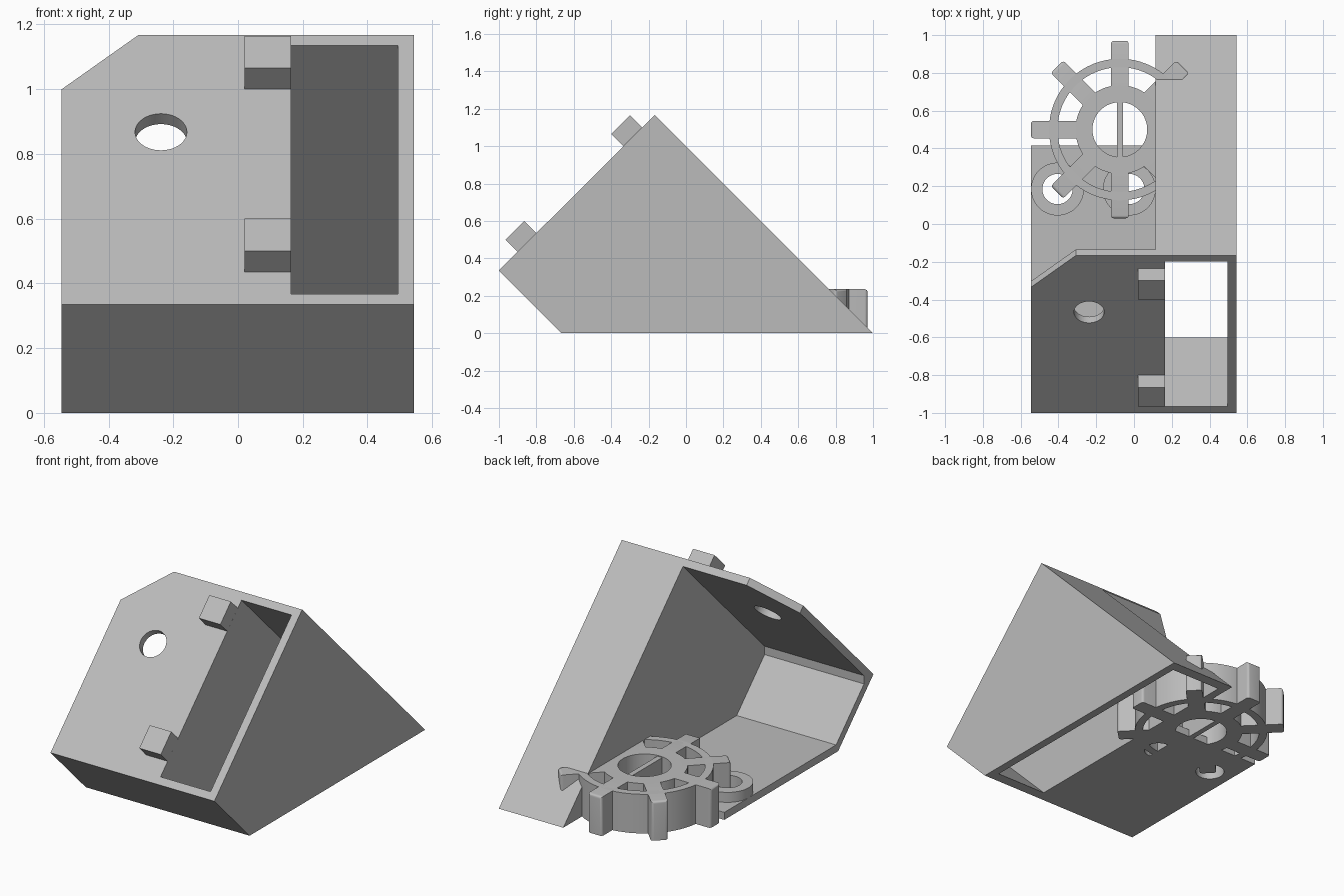
import bpy, bmesh, math
from mathutils import Vector, Matrix

if "Cube" in bpy.data.objects:
    bpy.data.objects.remove(bpy.data.objects["Cube"])

grey = bpy.data.materials.new("plain grey")
grey.diffuse_color = (0.5, 0.5, 0.5, 1)
grey.use_nodes = True
grey.node_tree.nodes["Principled BSDF"].inputs["Base Color"].default_value = grey.diffuse_color


def make(name, bm, smooth=False):
    bmesh.ops.recalc_face_normals(bm, faces=bm.faces[:])
    me = bpy.data.meshes.new(name)
    bm.to_mesh(me)
    bm.free()
    me.materials.append(grey)
    ob = bpy.data.objects.new(name, me)
    bpy.context.collection.objects.link(ob)
    if smooth:
        bpy.ops.object.select_all(action='DESELECT')
        ob.select_set(True)
        bpy.context.view_layer.objects.active = ob
        bpy.ops.object.shade_smooth_by_angle(angle=math.radians(30))
    return ob


def prism(x0, x1, profile):
    """Extrude a (y, z) profile from x0 to x1."""
    bm = bmesh.new()
    face = bm.faces.new([bm.verts.new((x0, y, z)) for y, z in profile])
    ext = bmesh.ops.extrude_face_region(bm, geom=[face])["geom"]
    bmesh.ops.translate(bm, vec=(x1 - x0, 0, 0),
                        verts=[v for v in ext if isinstance(v, bmesh.types.BMVert)])
    return bm


def tube(name, x, y, r0, r1, z0, z1, n=64):
    """Upright ring with a square section."""
    bm = bmesh.new()
    loops = [[bm.verts.new((x + r * math.cos(2 * math.pi * i / n),
                            y + r * math.sin(2 * math.pi * i / n), z)) for i in range(n)]
             for r, z in ((r0, z0), (r1, z0), (r1, z1), (r0, z1))]
    for k in range(4):
        a, b = loops[k], loops[(k + 1) % 4]
        for i in range(n):
            j = (i + 1) % n
            bm.faces.new((a[i], a[j], b[j], b[i]))
    return make(name, bm, True)


def cylinder(name, loc, axis, r, depth):
    bm = bmesh.new()
    rot = Vector((0, 0, 1)).rotation_difference(Vector(axis)).to_matrix().to_4x4()
    bmesh.ops.create_cone(bm, cap_ends=True, segments=64, radius1=r, radius2=r,
                          depth=depth, matrix=Matrix.Translation(loc) @ rot)
    return make(name, bm)


def cut(ob, cutter):
    """Subtract the cutter, then remove it."""
    cutter.hide_render = True
    mod = ob.modifiers.new("cut", 'BOOLEAN')
    mod.operation, mod.solver, mod.object = 'DIFFERENCE', 'EXACT', cutter
    bpy.ops.object.select_all(action='DESELECT')
    ob.select_set(True)
    bpy.context.view_layer.objects.active = ob
    bpy.ops.object.modifier_apply(modifier=mod.name)
    bpy.data.objects.remove(cutter)


# Sloped duct, open at the front face and underneath
duct = make("duct", prism(0.115, 0.543, [(-1, 0.335), (-0.665, 0), (1, 0), (-0.167, 1.167)]))
cut(duct, make("duct_hollow", prism(0.163, 0.495, [
    (-1.05, 0.45), (-0.5, -0.1), (1.035, -0.1), (-0.2825, 1.2175)])))

# Folded shell: front panel, lower wall and floor, with a cut top corner
bm = prism(-0.545, 0.115, [
    (-0.167, 1.167), (-1, 0.335), (-0.665, 0), (0.415, 0), (0.415, 0.045),
    (-0.645, 0.045), (-0.91, 0.31), (-0.91, 0.36), (-0.135, 1.135)])
corner = Vector((-0.545, -0.335, 1.0))
normal = (Vector((-0.308, -0.167, 1.167)) - corner).cross(Vector((0, -1, 1)))
if normal.z < 0:
    normal.negate()
bmesh.ops.bisect_plane(bm, geom=bm.verts[:] + bm.edges[:] + bm.faces[:],
                       plane_co=corner, plane_no=normal, clear_outer=True)
bmesh.ops.holes_fill(bm, edges=[e for e in bm.edges if e.is_boundary], sides=0)
shell = make("shell", bm)
cut(shell, cylinder("panel_hole", (-0.238, -0.467, 0.868), (0, -1, 1), 0.08, 0.2))

# Floor holes with raised collars
for i, x in enumerate((-0.405, -0.025)):
    cut(shell, cylinder("floor_hole", (x, 0.185, 0), (0, 0, 1), 0.08, 0.2))
    tube(f"floor_collar_{i + 1}", x, 0.185, 0.08, 0.14, 0.02, 0.105)

# Two square blocks on the front panel
for name, y, z in (("upper_block", -0.335, 1.0), ("lower_block", -0.9, 0.435)):
    make(name, prism(0.02, 0.163, [(y, z), (y + 0.1, z + 0.1),
                                   (y + 0.035, z + 0.165), (y - 0.065, z + 0.065)]))

# Spoked wheel: hub, rim, eight spokes with rounded tips, and a bar across the hub
CX, CY, H = -0.075, 0.5, 0.235
tube("wheel_hub", CX, CY, 0.145, 0.235, 0, H)
tube("wheel_rim", CX, CY, 0.33, 0.375, 0, H)
for k in range(8):
    bm = bmesh.new()
    bmesh.ops.create_cube(bm, size=1)
    for v in bm.verts:
        v.co = ((v.co.x + 0.5) * 0.27 + 0.2, v.co.y * 0.093, (v.co.z + 0.5) * H)
    tip = [e for e in bm.edges if all(v.co.x > 0.46 for v in e.verts)
           and any(v.co.z > 0.1 for v in e.verts)]
    bmesh.ops.bevel(bm, geom=tip, offset=0.015, segments=4, profile=0.5, affect='EDGES')
    bmesh.ops.transform(bm, verts=bm.verts[:], matrix=Matrix.Translation((CX, CY, 0))
                        @ Matrix.Rotation(k * math.pi / 4, 4, 'Z'))
    make(f"wheel_spoke_{k + 1}", bm, True)
make("hub_bar", prism(CX - 0.016, CX + 0.016, [
    (CY - 0.15, 0), (CY + 0.15, 0), (CY + 0.15, H - 0.005), (CY - 0.15, H - 0.005)]))
